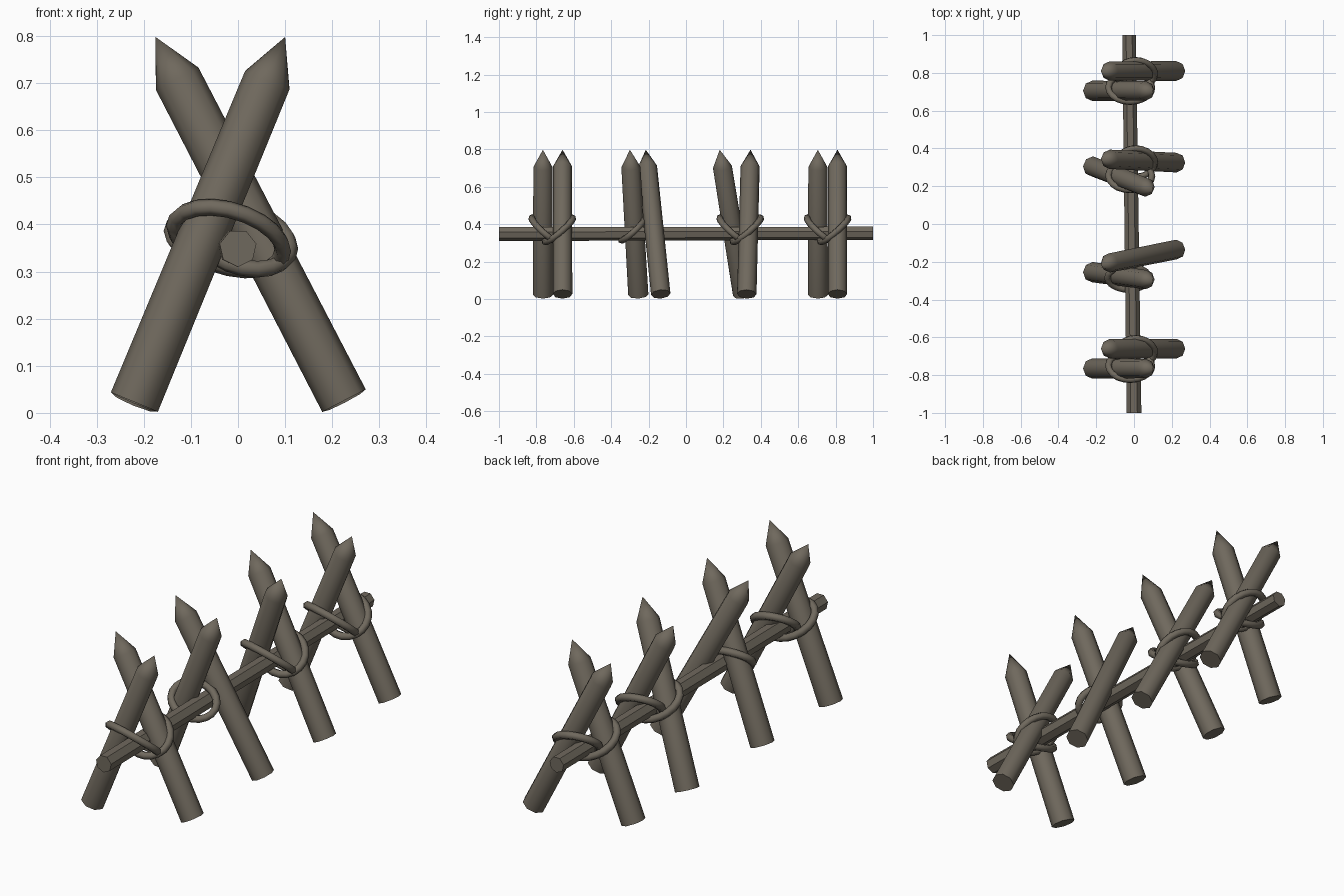
import bpy, bmesh, math
from mathutils import Vector

if "Cube" in bpy.data.objects:
    bpy.data.objects.remove(bpy.data.objects["Cube"])

wood = bpy.data.materials.new("weathered wood")
wood.diffuse_color = (0.16, 0.14, 0.11, 1)
wood.use_nodes = True
wood.node_tree.nodes["Principled BSDF"].inputs["Base Color"].default_value = wood.diffuse_color


def finish(name, bm, angle):
    bmesh.ops.recalc_face_normals(bm, faces=bm.faces)
    me = bpy.data.meshes.new(name)
    bm.to_mesh(me)
    bm.free()
    me.materials.append(wood)
    ob = bpy.data.objects.new(name, me)
    bpy.context.collection.objects.link(ob)
    bpy.ops.object.select_all(action='DESELECT')
    ob.select_set(True)
    bpy.context.view_layer.objects.active = ob
    bpy.ops.object.shade_smooth_by_angle(angle=math.radians(angle))


def pole(name, a, b, r0, r1, sides, point=0.0):
    """Round pole from a to b; the last `point` of its length is sharpened."""
    a, b = Vector(a), Vector(b)
    d = (b - a).normalized()
    side = Vector((0, 1, 0)) if abs(d.y) < 0.7 else Vector((1, 0, 0))
    u = d.cross(side).normalized()
    v = d.cross(u)
    bm = bmesh.new()

    def ring(c, r):
        out = []
        for i in range(sides):
            t = 2 * math.pi * i / sides
            out.append(bm.verts.new(c + r * (u * math.cos(t) + v * math.sin(t))))
        return out

    low, high = ring(a, r0), ring(b - d * point, r1)
    tip = bm.verts.new(b) if point else None
    for i in range(sides):
        j = (i + 1) % sides
        bm.faces.new((low[i], low[j], high[j], high[i]))
        if tip:
            bm.faces.new((high[i], high[j], tip))
    bm.faces.new(low[::-1])
    if not tip:
        bm.faces.new(high)
    finish(name, bm, 50)


def rope(name, c, u, v, r=0.018, n=20, sides=6):
    """Closed elliptical rope loop spanned by half axes u and v."""
    c, u, v = Vector(c), Vector(u), Vector(v)
    normal = u.cross(v).normalized()
    bm = bmesh.new()
    rings = []
    for i in range(n):
        t = 2 * math.pi * i / n
        p = c + u * math.cos(t) + v * math.sin(t)
        tangent = (v * math.cos(t) - u * math.sin(t)).normalized()
        out = tangent.cross(normal)
        rings.append([bm.verts.new(p + r * (out * math.cos(s) + normal * math.sin(s)))
                      for s in (2 * math.pi * k / sides for k in range(sides))])
    for i in range(n):
        p, q = rings[i], rings[(i + 1) % n]
        for k in range(sides):
            m = (k + 1) % sides
            bm.faces.new((p[k], p[m], q[m], q[k]))
    finish(name, bm, 70)


# Horizontal rail
pole("rail", (0, -1, 0.35), (-0.026, 1, 0.353), 0.04, 0.037, 7)

# Crossed sharpened stakes: y at foot and tip for each of the pair
pairs = [(-0.765, -0.765, -0.66, -0.66),
         (-0.255, -0.30, -0.135, -0.215),
         (0.305, 0.18, 0.325, 0.345),
         (0.705, 0.705, 0.81, 0.81)]
for i, (f0, f1, g0, g1) in enumerate(pairs, 1):
    pole(f"front_stake_{i}", (-0.22, f0, 0.023), (0.1, f1, 0.798), 0.054, 0.051, 8, 0.1)
    pole(f"back_stake_{i}", (0.225, g0, 0.026), (-0.175, g1, 0.798), 0.052, 0.051, 8, 0.1)

# Rope lashings: two tilted loops per pair, a single one on the second
for i, yc in ((1, -0.715), (3, 0.29), (4, 0.757)):
    rope(f"front_lashing_{i}", (-0.02, yc - 0.035, 0.37), (0.115, 0, -0.025), (0, -0.075, 0.062))
    rope(f"back_lashing_{i}", (0.01, yc + 0.035, 0.37), (0.1, 0, -0.02), (0, 0.075, 0.062))
rope("front_lashing_2", (-0.03, -0.285, 0.37), (0.11, 0, -0.015), (0, 0.062, 0.055))
